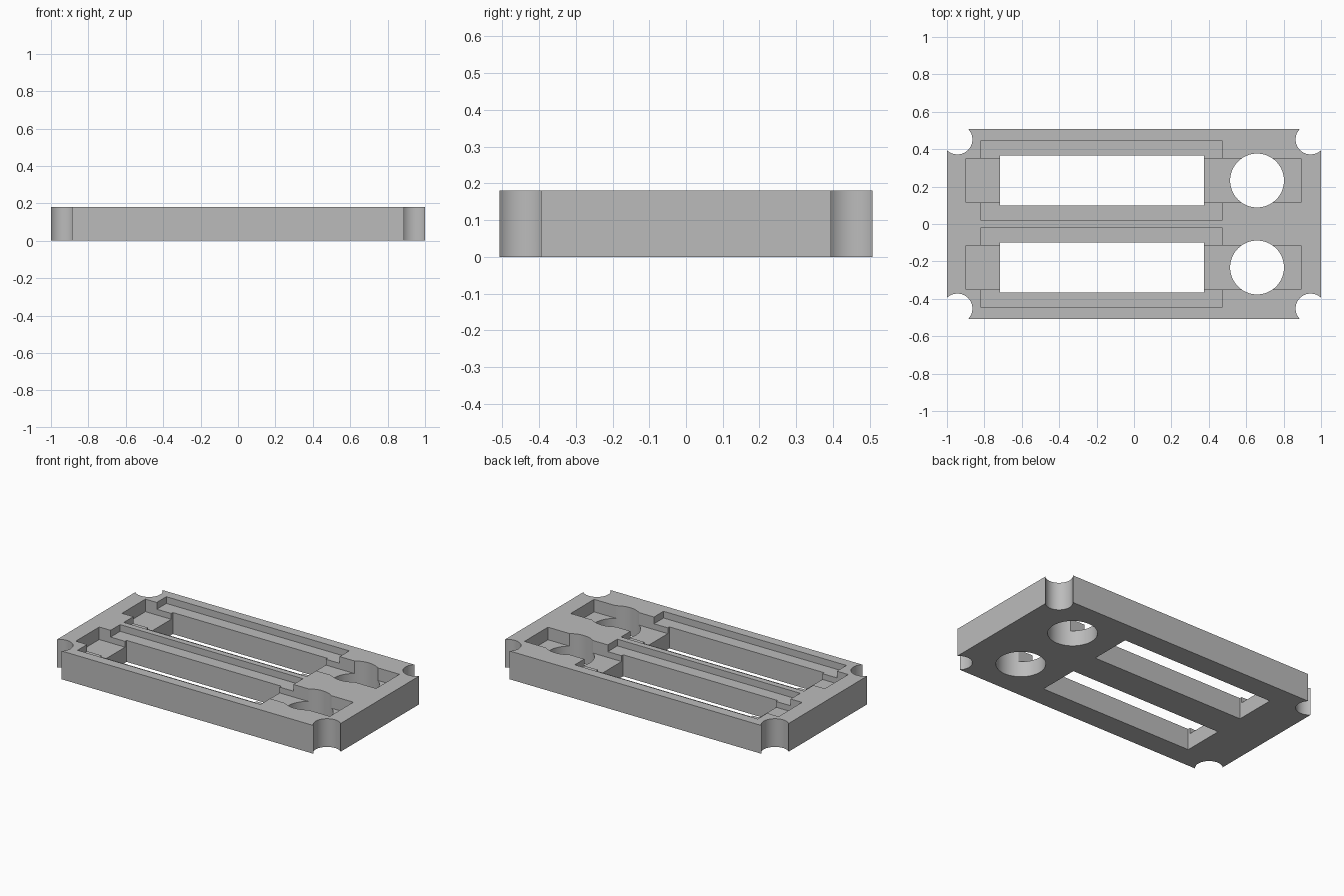
import bpy

cube = bpy.data.objects.get("Cube")
if cube:
    bpy.data.objects.remove(cube, do_unlink=True)

HEIGHT = 0.18
HALF_DEPTH = 0.508
ROW_Y = 0.2325

grey = bpy.data.materials.new("mid grey")
grey.use_nodes = True
colour = (0.5, 0.5, 0.5, 1)
grey.diffuse_color = colour
grey.node_tree.nodes["Principled BSDF"].inputs["Base Color"].default_value = colour


def box(name, x0, x1, y0, y1, z0, z1):
    bpy.ops.mesh.primitive_cube_add(
        size=1, location=((x0 + x1) / 2, (y0 + y1) / 2, (z0 + z1) / 2))
    obj = bpy.context.object
    obj.name = name
    obj.scale = (x1 - x0, y1 - y0, z1 - z0)
    bpy.ops.object.transform_apply(location=True, rotation=False, scale=True)
    obj.data.materials.append(grey)
    return obj


def drill(name, x, y, radius):
    bpy.ops.mesh.primitive_cylinder_add(
        vertices=64, radius=radius, depth=1, location=(x, y, 0))
    obj = bpy.context.object
    obj.name = name
    obj.data.materials.append(grey)
    return obj


def cut(body, cutter):
    cutter.hide_render = True
    mod = body.modifiers.new("cut", "BOOLEAN")
    mod.operation = "DIFFERENCE"
    mod.solver = "EXACT"
    mod.object = cutter
    bpy.context.view_layer.objects.active = body
    bpy.ops.object.modifier_apply(modifier=mod.name)
    bpy.data.objects.remove(cutter, do_unlink=True)


plate = box("mounting_plate", -1, 1, -HALF_DEPTH, HALF_DEPTH, 0, HEIGHT)

# Two identical rows: stepped recesses, through slot and round hole
for side in (-1, 1):
    y = side * ROW_Y
    recesses = (
        ("shallow_recess", -0.818, 0.471, 0.214, HEIGHT - 0.043),
        ("deep_recess", -0.898, 0.893, 0.118, HEIGHT - 0.08),
        ("through_slot", -0.716, 0.374, 0.134, -0.1),
    )
    for name, x0, x1, half, floor in recesses:
        cut(plate, box(name, x0, x1, y - half, y + half, floor, HEIGHT + 0.1))
    cut(plate, drill("round_hole", 0.658, y, 0.144))

# Scalloped corners
for sx in (-1, 1):
    for sy in (-1, 1):
        cut(plate, drill("corner_notch", sx * 0.944, sy * 0.452, 0.08))

bpy.ops.object.select_all(action="DESELECT")
plate.select_set(True)
bpy.context.view_layer.objects.active = plate
bpy.ops.object.shade_smooth_by_angle()
